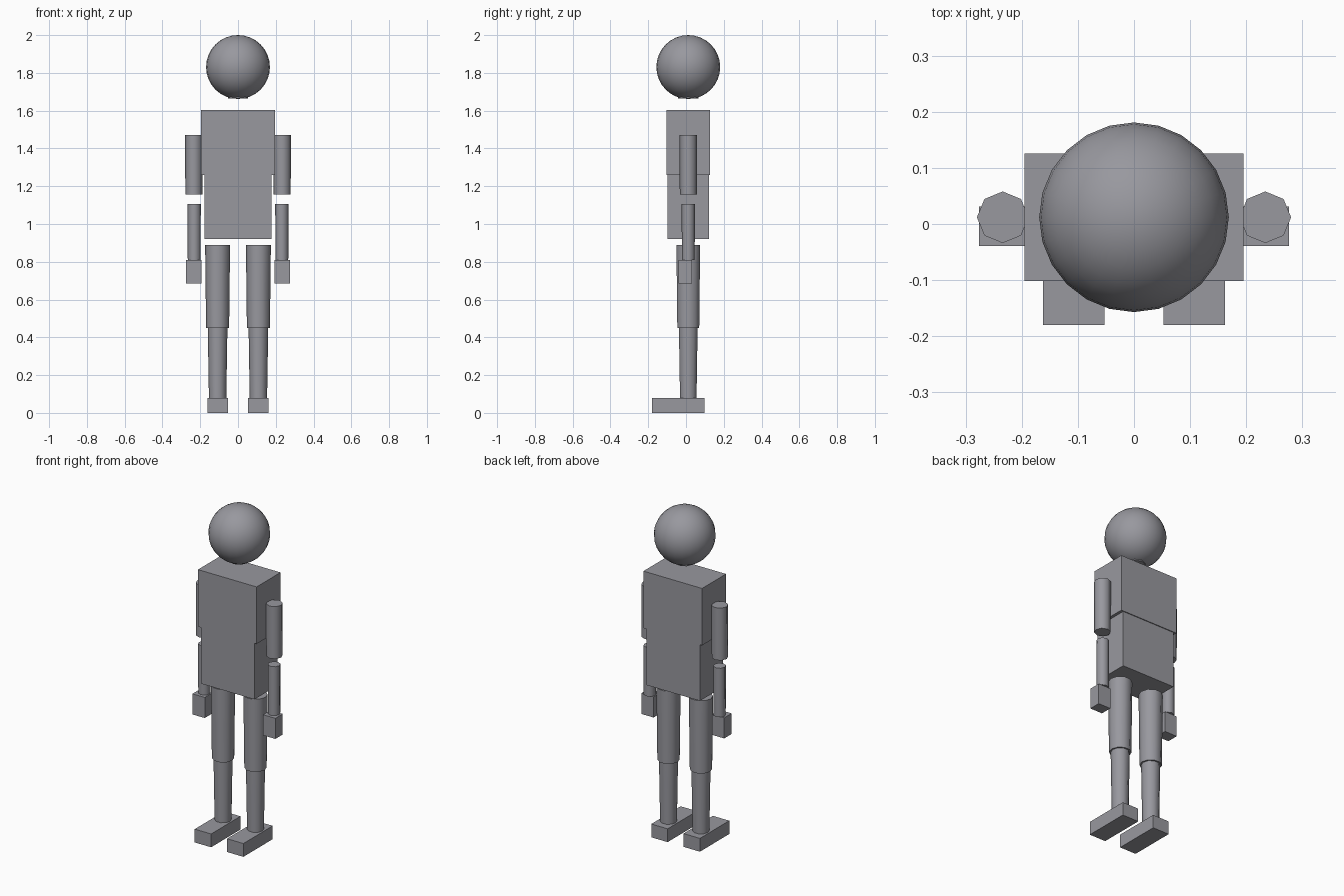
import bpy, bmesh
from math import pi
from mathutils import Matrix

if "Cube" in bpy.data.objects:
    bpy.data.objects.remove(bpy.data.objects["Cube"])

YC = 0.012  # common depth axis of head, limbs and torso

# Dark grey shared by every part
grey = bpy.data.materials.new("dark_grey")
grey.diffuse_color = (0.315, 0.315, 0.345, 1)
grey.use_nodes = True
grey.node_tree.nodes["Principled BSDF"].inputs["Base Color"].default_value = grey.diffuse_color


def finish(name, bm, smooth=False):
    """Make the object; smooth shades everything except flat end caps."""
    mesh = bpy.data.meshes.new(name)
    bmesh.ops.recalc_face_normals(bm, faces=bm.faces)
    for f in bm.faces:
        f.smooth = smooth and len(f.verts) <= 4
    bm.to_mesh(mesh)
    bm.free()
    mesh.materials.append(grey)
    obj = bpy.data.objects.new(name, mesh)
    bpy.context.collection.objects.link(obj)
    return obj


def box(name, x, y, z):
    """Box from (min, max) pairs on each axis."""
    bm = bmesh.new()
    mid = [(a + b) / 2 for a, b in (x, y, z)]
    size = [b - a for a, b in (x, y, z)]
    bmesh.ops.create_cube(bm, size=1, matrix=Matrix.Translation(mid) @ Matrix.Diagonal((*size, 1)))
    return finish(name, bm)


def limb(name, x, z0, z1, r0, r1, sides):
    """Tapered upright prism with a corner on the x axis, smooth sides and sharp rims."""
    bm = bmesh.new()
    place = Matrix.Translation((x, YC, (z0 + z1) / 2)) @ Matrix.Rotation(pi / 2, 4, 'Z')
    bmesh.ops.create_cone(bm, cap_ends=True, segments=sides, radius1=r0, radius2=r1,
                          depth=z1 - z0, matrix=place)
    for e in bm.edges:
        e.smooth = all(len(f.verts) == 4 for f in e.link_faces)
    return finish(name, bm, smooth=True)


# Head and neck
bm = bmesh.new()
bmesh.ops.create_uvsphere(bm, u_segments=24, v_segments=16, radius=0.169,
                          matrix=Matrix.Translation((0, YC, 1.831)))
finish("head", bm, smooth=True)
limb("neck", 0, 1.665, 1.75, 0.054, 0.054, 8)

# Torso
box("chest", (-0.195, 0.195), (-0.102, 0.126), (1.26, 1.603))
box("abdomen", (-0.178, 0.178), (-0.098, 0.121), (0.92, 1.26))

# Arms and legs, one set per side
for label, s in (("left", -1), ("right", 1)):
    def span(a, b):
        return tuple(sorted((s * a, s * b)))

    limb(label + "_upper_arm", s * 0.234, 1.157, 1.472, 0.045, 0.046, 8)
    limb(label + "_forearm", s * 0.232, 0.81, 1.105, 0.034, 0.035, 8)
    box(label + "_hand", span(0.194, 0.276), (-0.039, 0.031), (0.686, 0.81))
    limb(label + "_thigh", s * 0.108, 0.45, 0.89, 0.061, 0.066, 10)
    limb(label + "_shin", s * 0.108, 0.08, 0.45, 0.046, 0.052, 10)
    box(label + "_foot", span(0.053, 0.162), (-0.18, 0.099), (0, 0.08))
